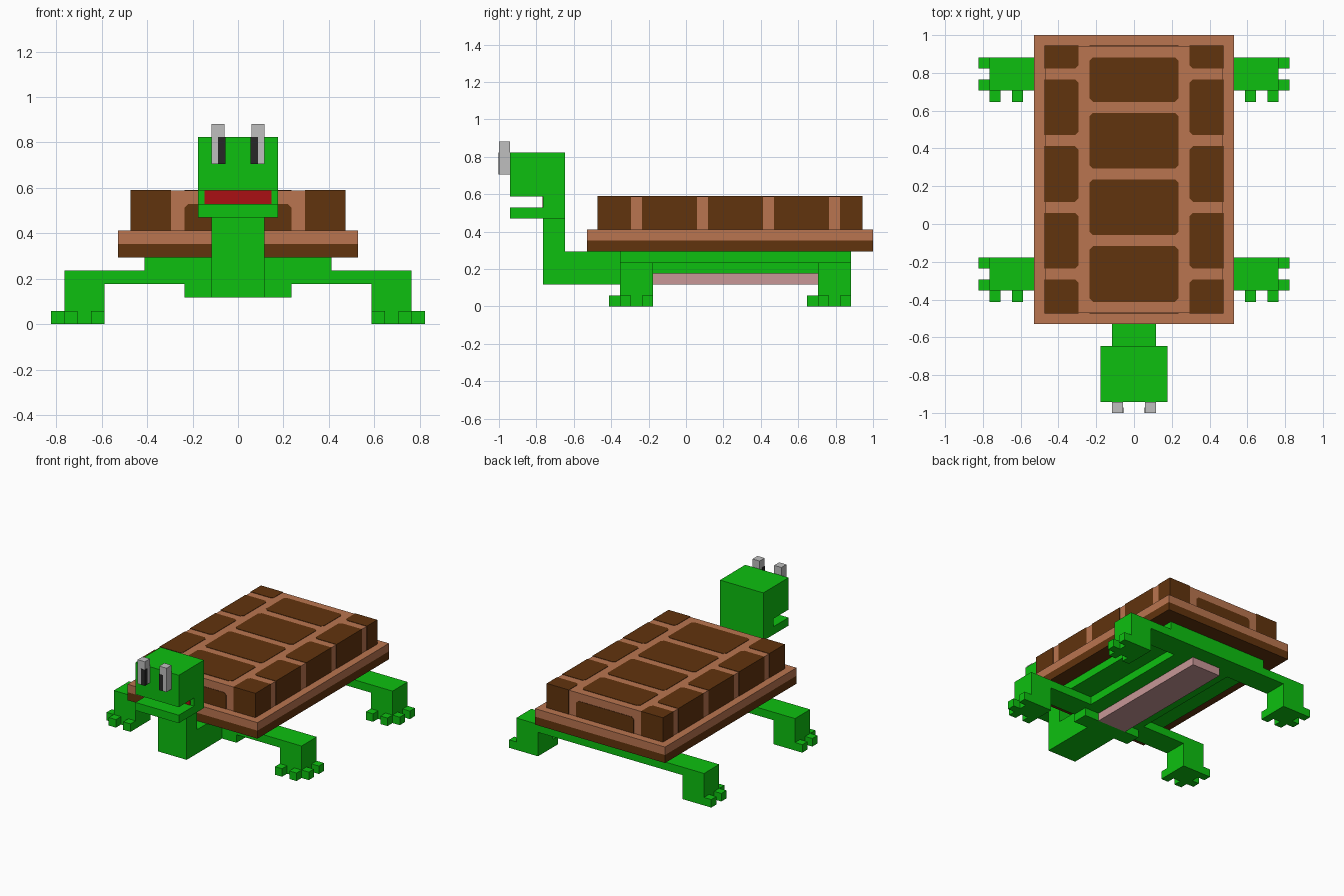
import bpy, bmesh

cube = bpy.data.objects.get("Cube")
if cube:
    bpy.data.objects.remove(cube, do_unlink=True)

U = 1 / 17      # block size
E = 0.05        # how far painted plates stand proud, in blocks


def material(name, r, g, b):
    m = bpy.data.materials.new(name)
    m.use_nodes = True
    m.diffuse_color = (r, g, b, 1)
    m.node_tree.nodes["Principled BSDF"].inputs["Base Color"].default_value = (r, g, b, 1)
    return m


GREEN = material("green skin", 0.004, 0.53, 0.005)
LIGHT = material("light brown shell", 0.49, 0.178, 0.08)
DARK = material("dark brown shell", 0.12, 0.033, 0.004)
GREY = material("grey eye", 0.52, 0.52, 0.52)
BLACK = material("black pupil", 0.02, 0.02, 0.02)
RED = material("red mouth", 0.40, 0.005, 0.007)
PINK = material("pink belly", 0.58, 0.31, 0.31)


def prism(name, mat, outline, lo, hi, axis="z"):
    """Extrude an outline: (x, y) along z, or (x, z) along y. Units are blocks."""
    bm = bmesh.new()
    place = (lambda a, b, h: (a * U, b * U, h * U)) if axis == "z" else \
            (lambda a, b, h: (a * U, h * U, b * U))
    rings = [[bm.verts.new(place(a, b, h)) for a, b in outline] for h in (lo, hi)]
    bm.faces.new(rings[0])
    bm.faces.new(rings[1])
    n = len(outline)
    for i in range(n):
        j = (i + 1) % n
        bm.faces.new((rings[0][i], rings[0][j], rings[1][j], rings[1][i]))
    bmesh.ops.recalc_face_normals(bm, faces=bm.faces)
    mesh = bpy.data.meshes.new(name)
    bm.to_mesh(mesh)
    bm.free()
    mesh.materials.append(mat)
    ob = bpy.data.objects.new(name, mesh)
    bpy.context.scene.collection.objects.link(ob)
    return ob


def rect(x0, x1, y0, y1, cuts=(0, 0, 0, 0)):
    """Rectangle with clipped corners: lower left, lower right, upper right, upper left."""
    a, b, c, d = cuts
    pts = [(x0, y0 + a), (x0 + a, y0), (x1 - b, y0), (x1, y0 + b),
           (x1, y1 - c), (x1 - c, y1), (x0 + d, y1), (x0, y1 - d)]
    return [p for i, p in enumerate(pts) if p != pts[i - 1]]


def box(name, mat, x, y, z):
    return prism(name, mat, rect(*x, *y), *z)


# Shell: two-tone rim and raised dome
box("shell_rim_lower", DARK, (-9, 9), (-9, 17), (5, 6))
box("shell_rim_upper", LIGHT, (-9, 9), (-9, 17), (6, 7))
box("shell_top", LIGHT, (-8, 8), (-8, 16), (7, 10))

# Dark plates along the middle of the shell
C = 0.3
for i, (y0, y1) in enumerate([(-7, -2), (-1, 4), (5, 10), (11, 15)]):
    prism(f"middle_plate_{i + 1}", DARK, rect(-4, 4, y0, y1, (C,) * 4), 9.95, 10 + E)

# Dark plates that wrap over the side edges
for i, (y0, y1) in enumerate([(-8 - E, -5), (-4, 1), (2, 7), (8, 13), (14, 16 + E)]):
    front = 0 if i == 0 else C
    back = 0 if i == 4 else C
    prism(f"left_edge_plate_{i + 1}", DARK,
          rect(5, 8 + E, y0, y1, (front, 0, 0, back)), 7, 10 + E)
    prism(f"right_edge_plate_{i + 1}", DARK,
          rect(-8 - E, -5, y0, y1, (0, front, back, 0)), 7, 10 + E)

# Plates on the shell's front and back
for name, lo, hi in (("front_plate", -8 - E, -7.95), ("back_plate", 15.95, 16 + E)):
    prism(name, DARK, rect(-4, 4, 7, 9, (0, 0, C, C)), lo, hi, "y")

# Body and belly
box("body_upper", GREEN, (-7, 7), (-6, 15), (4, 5))
box("body_lower", GREEN, (-4, 4), (-6, 15), (3, 4))
box("chest", GREEN, (-4, 4), (-6, -4), (2, 3))
box("belly", PINK, (-2, 2), (-4, 13), (2, 3))

# Neck and head
box("neck_base", GREEN, (-2, 2), (-13, -6), (2, 5))
box("neck", GREEN, (-2, 2), (-13, -11), (5, 8))
box("head", GREEN, (-3, 3), (-16, -11), (10, 14))
box("head_back", GREEN, (-3, 3), (-13, -11), (8, 10))
box("jaw", GREEN, (-3, 3), (-16, -13), (8, 9))
box("mouth", RED, (-2.5, 2.5), (-13 - E, -12.95), (9, 10))


def span(side, a, b):
    return tuple(sorted((side * a, side * b)))


# Eyes and legs on both sides
for side, label in ((1, "left"), (-1, "right")):
    box(f"{label}_eye", GREY, span(side, 1, 2), (-17, -16), (12, 15))
    box(f"{label}_pupil", BLACK, span(side, 1 - E, 1.5), (-17 - E / 2, -16.5), (12, 14))
    for y, end in ((-6, "front"), (12, "back")):
        leg = f"{label}_{end}"
        box(f"{leg}_thigh", GREEN, span(side, 4, 13), (y, y + 3), (3, 4))
        box(f"{leg}_shin", GREEN, span(side, 10, 13), (y, y + 3), (0, 3))
        for k in (0, 2):
            box(f"{leg}_side_toe_{k // 2 + 1}", GREEN, span(side, 13, 14),
                (y + k, y + k + 1), (0, 1))
            box(f"{leg}_front_toe_{k // 2 + 1}", GREEN, span(side, 10 + k, 11 + k),
                (y - 1, y), (0, 1))
